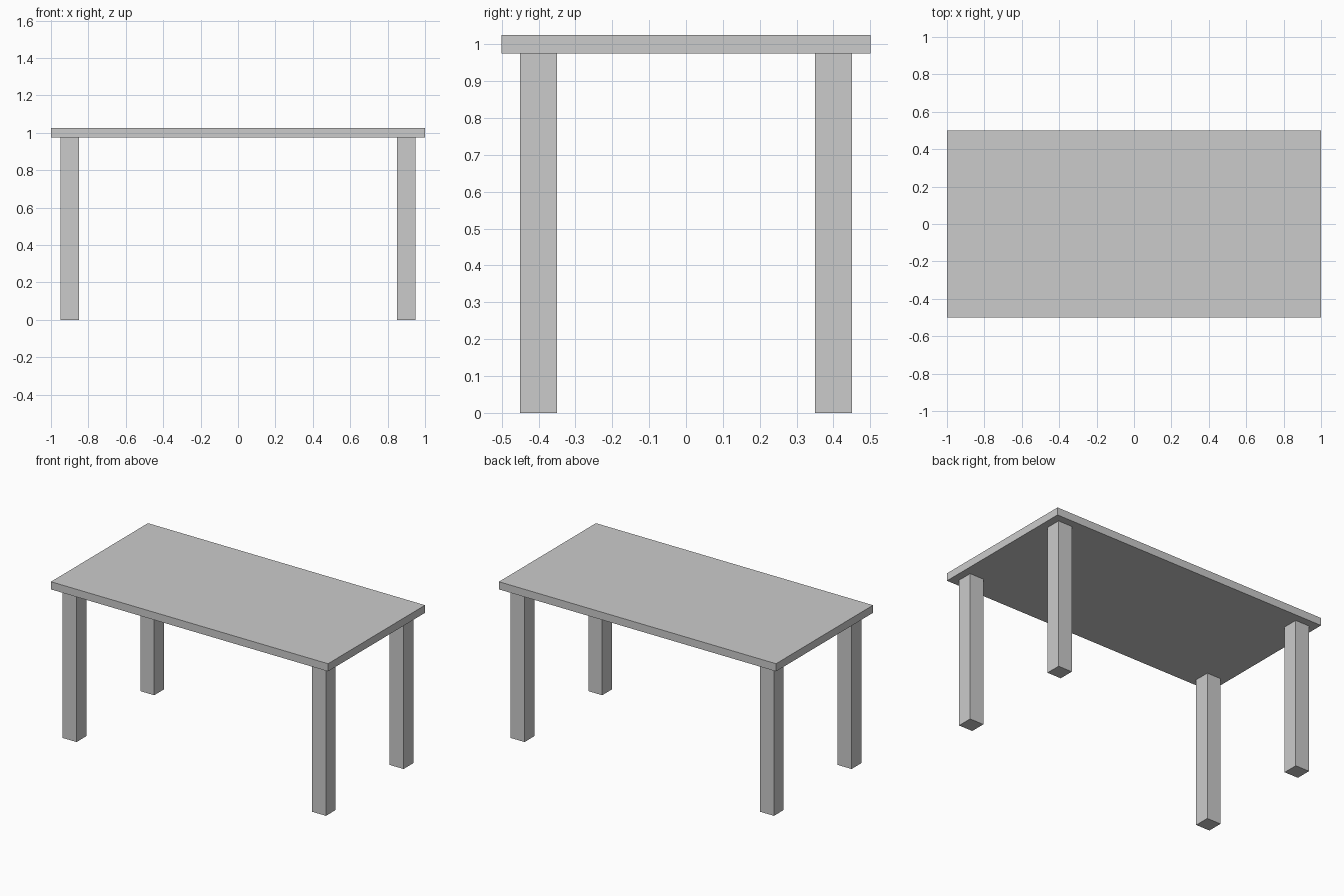
import bpy

if "Cube" in bpy.data.objects:
    bpy.data.objects.remove(bpy.data.objects["Cube"])

TOP_Z, TOP_THICK = 1.0, 0.05
LEG_W = 0.10
LEG_H = TOP_Z - TOP_THICK / 2


def box(name, size, centre):
    bpy.ops.mesh.primitive_cube_add(size=1, location=centre)
    obj = bpy.context.object
    obj.name = name
    obj.scale = size
    bpy.ops.object.transform_apply(location=False, rotation=False, scale=True)
    return obj


# Tabletop slab
box("tabletop", (2.0, 1.0, TOP_THICK), (0, 0, TOP_Z))

# Four square legs, inset from the corners
for y_name, sy in (("front", -1), ("back", 1)):
    for x_name, sx in (("left", -1), ("right", 1)):
        box(f"{y_name}_{x_name}_leg", (LEG_W, LEG_W, LEG_H),
            (sx * 0.90, sy * 0.40, LEG_H / 2))
